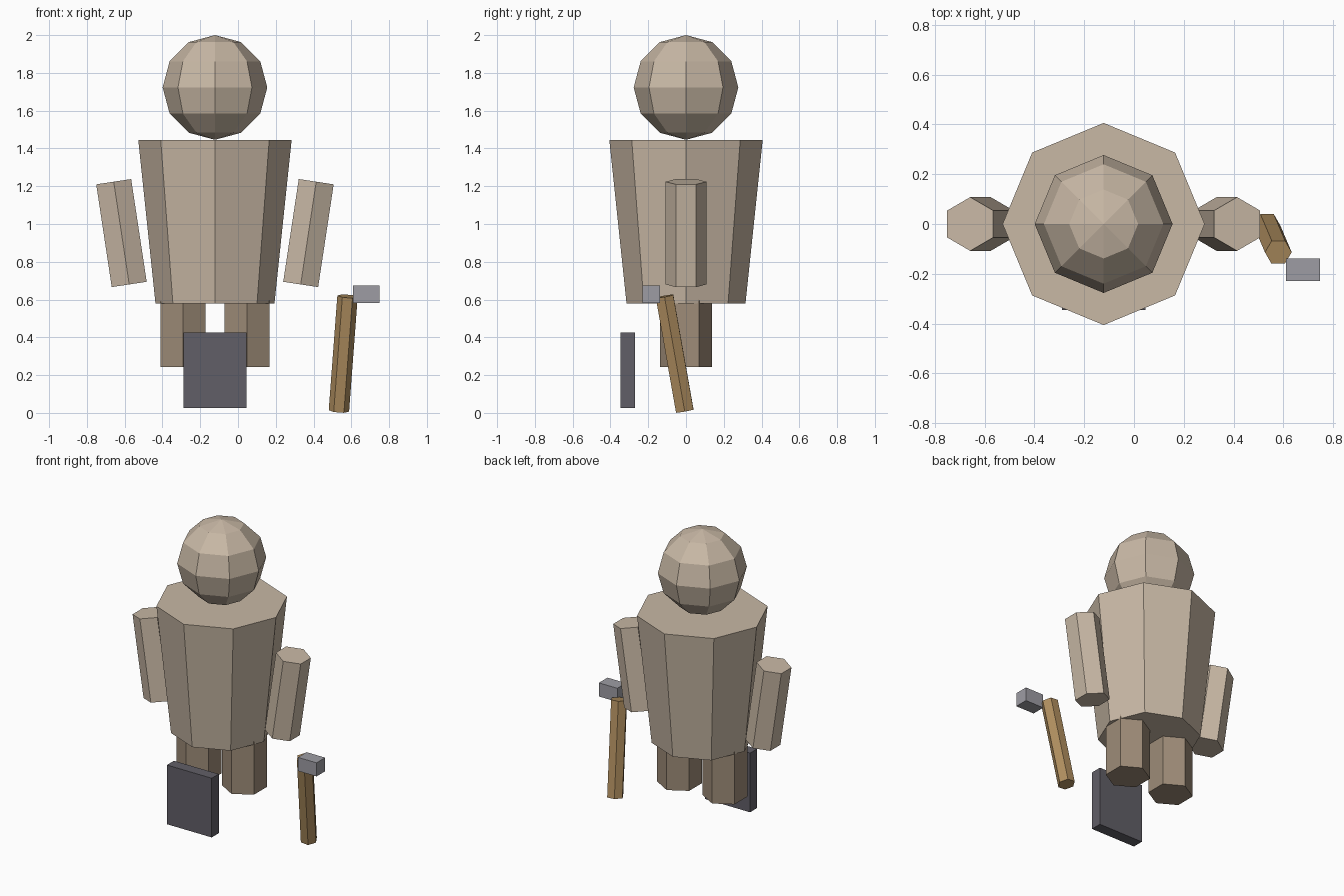
import bpy, bmesh
from math import radians
from mathutils import Matrix, Euler

cube = bpy.data.objects.get("Cube")
if cube:
    bpy.data.objects.remove(cube, do_unlink=True)

CX = -0.122  # centre line of the figure


def material(name, rgb):
    m = bpy.data.materials.new(name)
    m.use_nodes = True
    m.diffuse_color = (*rgb, 1)
    bsdf = next(n for n in m.node_tree.nodes if n.type == 'BSDF_PRINCIPLED')
    bsdf.inputs["Base Color"].default_value = (*rgb, 1)
    return m


tan = material("tan", (0.578, 0.479, 0.376))
brown = material("dull brown", (0.342, 0.262, 0.188))
wood = material("wood", (0.428, 0.27, 0.114))
dark_grey = material("dark grey", (0.12, 0.114, 0.136))
light_grey = material("light grey", (0.34, 0.335, 0.37))


def finish(name, bm, mat, loc, rot=(0, 0, 0)):
    mesh = bpy.data.meshes.new(name)
    bm.to_mesh(mesh)
    bm.free()
    mesh.materials.append(mat)
    obj = bpy.data.objects.new(name, mesh)
    obj.location = loc
    obj.rotation_euler = rot
    bpy.context.collection.objects.link(obj)


def prism(name, mat, sides, r_bottom, r_top, height, loc, rot=(0, 0, 0), spin=0):
    bm = bmesh.new()
    bmesh.ops.create_cone(bm, cap_ends=True, segments=sides, radius1=r_bottom,
                          radius2=r_top, depth=height,
                          matrix=Matrix.Rotation(radians(spin), 4, 'Z'))
    finish(name, bm, mat, loc, rot)


def box(name, mat, size, loc):
    bm = bmesh.new()
    bmesh.ops.create_cube(bm, size=1, matrix=Matrix.Diagonal((*size, 1)))
    finish(name, bm, mat, loc)


# Torso and head
prism("torso", tan, 8, 0.315, 0.406, 0.865, (CX, 0, 1.0125))
bm = bmesh.new()
bmesh.ops.create_uvsphere(bm, u_segments=8, v_segments=6, radius=0.277)
finish("head", bm, tan, (CX, 0, 1.723))

# Arms lean outward at the top, legs run up into the torso
for side, s in (("right", -1), ("left", 1)):
    prism(side + "_arm", tan, 6, 0.108, 0.108, 0.55,
          (CX + s * 0.495, 0, 0.952), (0, s * 0.15, 0))
    prism(side + "_leg", brown, 6, 0.138, 0.138, 0.43, (CX + s * 0.17, 0, 0.457))

# Flat panel in front of the legs
box("front_panel", dark_grey, (0.335, 0.075, 0.40), (CX, -0.308, 0.226))

# Hammer: leaning handle and block head
prism("hammer_handle", wood, 6, 0.054, 0.054, 0.618,
      (0.557, -0.06, 0.314), (0.174, 0.075, 0), spin=30)
box("hammer_head", light_grey, (0.138, 0.092, 0.092), (0.679, -0.184, 0.628))
